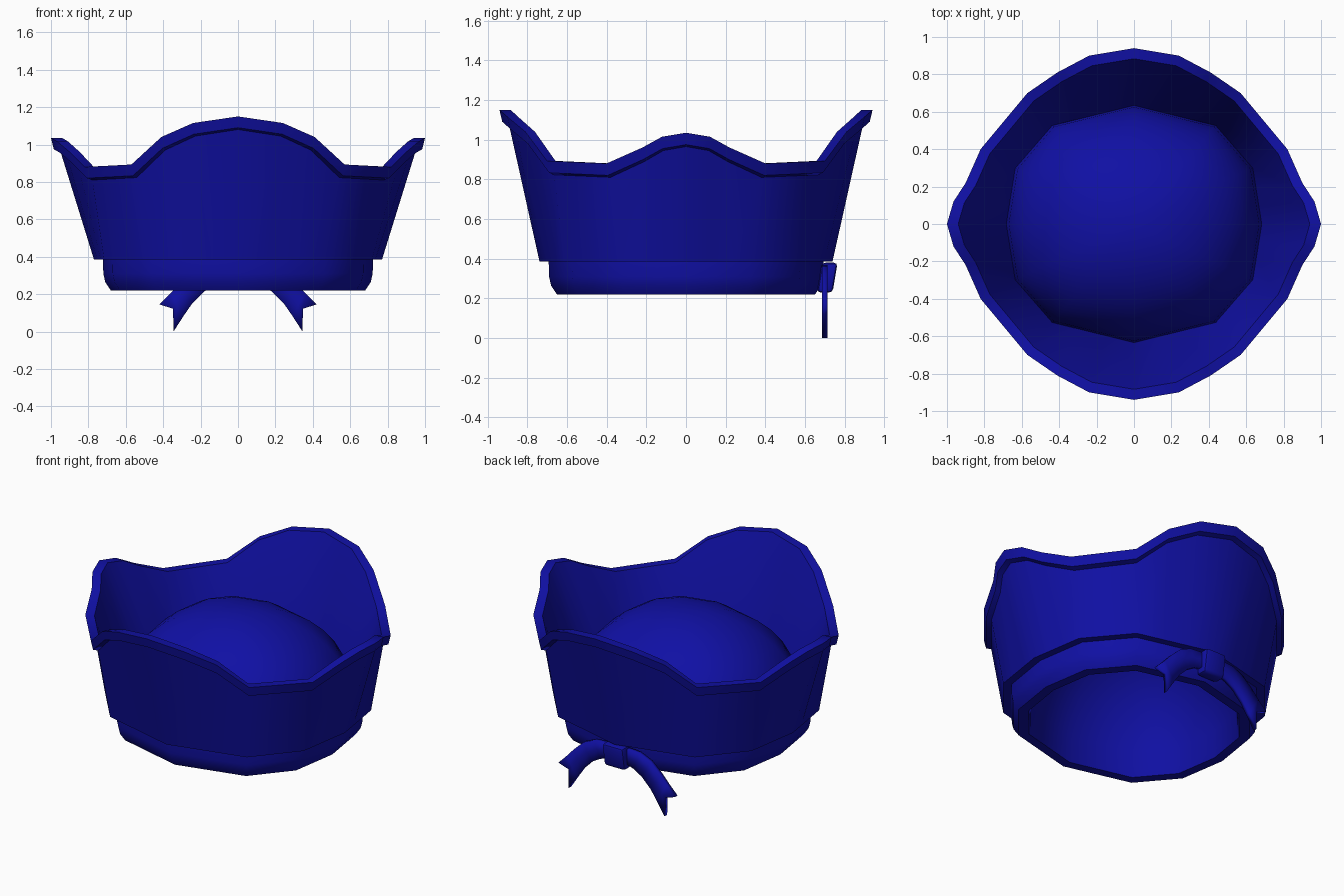
import bpy, bmesh
from math import sin, cos, pi, radians
from mathutils import Vector

if "Cube" in bpy.data.objects:
    bpy.data.objects.remove(bpy.data.objects["Cube"])

blue = bpy.data.materials.new("deep_blue")
blue.diffuse_color = (0.005, 0.005, 0.37, 1)
blue.use_nodes = True
blue.node_tree.nodes["Principled BSDF"].inputs["Base Color"].default_value = blue.diffuse_color


def finish(name, bm, angle):
    bmesh.ops.recalc_face_normals(bm, faces=bm.faces)
    me = bpy.data.meshes.new(name)
    bm.to_mesh(me)
    bm.free()
    ob = bpy.data.objects.new(name, me)
    bpy.context.collection.objects.link(ob)
    me.materials.append(blue)
    bpy.ops.object.select_all(action='DESELECT')
    ob.select_set(True)
    bpy.context.view_layer.objects.active = ob
    bpy.ops.object.shade_smooth_by_angle(angle=radians(angle))
    return ob


def full_ring(quarter):
    """Mirror a quarter outline (+x axis to +y axis) into a closed loop."""
    half = quarter + [(-p[0], *p[1:]) for p in quarter[-2::-1]]
    return half + [(p[0], -p[1], *p[2:]) for p in half[-2:0:-1]]


def loft(name, rings, closed=False, caps=False, angle=50):
    bm = bmesh.new()
    vs = [[bm.verts.new(p) for p in r] for r in rings]
    n = len(vs[0])
    pairs = list(zip(vs, vs[1:])) + ([(vs[-1], vs[0])] if closed else [])
    for a, b in pairs:
        for i in range(n):
            j = (i + 1) % n
            bm.faces.new((a[i], a[j], b[j], b[i]))
    if caps:
        for r in (vs[0], vs[-1]):
            c = bm.verts.new(sum((v.co for v in r), Vector()) / n)
            c.co.z += 0.006
            for i in range(n):
                bm.faces.new((r[i], r[(i + 1) % n], c))
    return finish(name, bm, angle)


# Twelve-sided base outline, one quarter
base = [(1, 0), (.93, .47), (.64, .83), (0, 1)]
base12 = full_ring(base)


def ring12(a, b, z, outline=base12):
    return [(x * a, y * b, z) for x, y in outline]


# Upturned wavy brim
edge = [(1, 0, 1.035), (.965, .12, 1.015), (.90, .22, .96), (.82, .40, .88),
        (.57, .70, .893), (.41, .81, 1.04), (.24, .90, 1.115), (0, .94, 1.15)]
rim = full_ring(edge)
# the base outline subdivided to match the rim points
steps = [(0, 0), (0, .33), (0, .67), (1, 0), (2, 0), (2, .33), (2, .67), (3, 0)]
fine = []
for i, t in steps:
    p, q = base[i], base[min(i + 1, 3)]
    fine.append((p[0] + (q[0] - p[0]) * t, p[1] + (q[1] - p[1]) * t))
fine = full_ring(fine)


def lip(s, dz):
    return [(x * s, y * s, z + dz) for x, y, z in rim]


loft("brim", [ring12(.77, .738, .385, fine), lip(.95, -.07), lip(.985, -.06),
              lip(1, 0), lip(.94, 0), ring12(.69, .635, .43, fine),
              ring12(.68, .63, .385, fine)], closed=True)

# Crown: hollow dome rising inside the brim, with the band below
rings = [ring12(.61 * cos(t), .58 * cos(t), .26 + .71 * sin(t))
         for t in [pi / 2 * k / 9 for k in range(8, -1, -1)]]
rings += [ring12(.62, .59, .22), ring12(.68, .65, .22), ring12(.71, .68, .265),
          ring12(.72, .69, .31), ring12(.722, .692, .385), ring12(.685, .64, .39)]
rings += [ring12(.68 * cos(t), .635 * cos(t), .41 + .58 * sin(t))
          for t in [pi / 2 * k / 9 for k in range(0, 9)]]
loft("crown_and_band", rings, caps=True)

# Ribbon tails, mirrored, with a notched end
upper = [(0, .35), (.08, .365), (.16, .36), (.24, .325), (.31, .26), (.36, .205), (.42, .145)]
lower = [(0, .27), (.06, .27), (.12, .25), (.18, .215), (.245, .15), (.29, .085), (.345, 0)]
mid = [((a[0] + b[0]) / 2, (a[1] + b[1]) / 2) for a, b in zip(upper, lower)]
mid[-1] = (.347, .122)
bm = bmesh.new()
rows = [[bm.verts.new((x, .70, z)) for x, z in r] for r in (upper, mid, lower)]
for a, b in zip(rows, rows[1:]):
    for i in range(len(a) - 1):
        bm.faces.new((a[i], a[i + 1], b[i + 1], b[i]))
tails = finish("ribbon_tails", bm, 40)
m = tails.modifiers.new("mirror", 'MIRROR')
m.use_clip = True
s = tails.modifiers.new("thickness", 'SOLIDIFY')
s.thickness = .028
s.offset = 0

# Knot of the bow, leaning outward with the brim
bm = bmesh.new()
bmesh.ops.create_cube(bm, size=1)
for v in bm.verts:
    x, y, z = v.co
    v.co = (x * .15, .712 + y * .078 + z * .025, .305 + z * .15)
bmesh.ops.bevel(bm, geom=bm.edges[:], offset=.018, segments=2, affect='EDGES', profile=.5)
finish("ribbon_knot", bm, 40)
